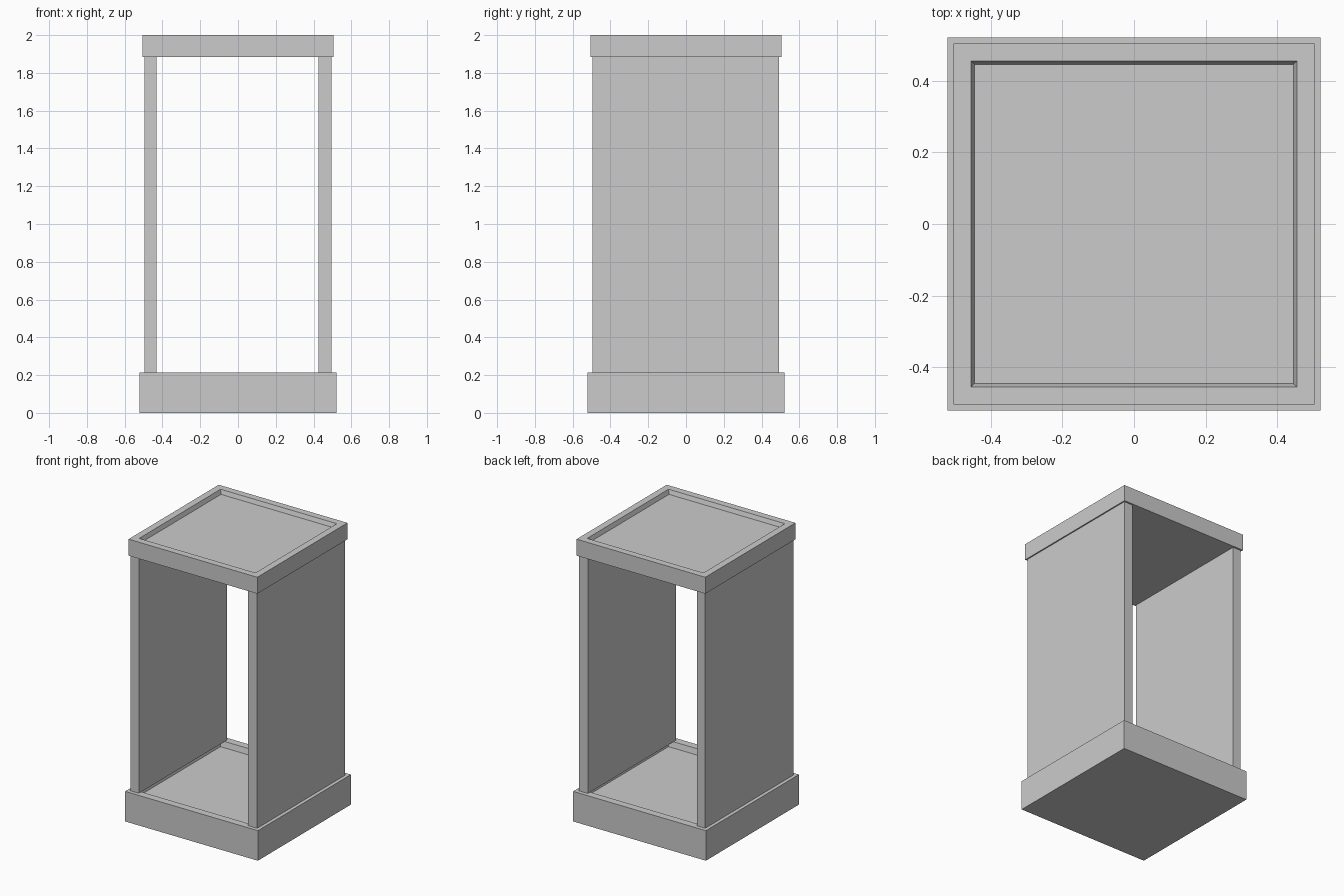
import bpy, bmesh

if "Cube" in bpy.data.objects:
    bpy.data.objects.remove(bpy.data.objects["Cube"])


def finish(name, bm):
    bmesh.ops.recalc_face_normals(bm, faces=bm.faces)
    mesh = bpy.data.meshes.new(name)
    bm.to_mesh(mesh)
    bm.free()
    obj = bpy.data.objects.new(name, mesh)
    bpy.context.collection.objects.link(obj)
    return obj


def box_bm(x0, x1, y0, y1, z0, z1):
    bm = bmesh.new()
    bmesh.ops.create_cube(bm, size=1)
    for v in bm.verts:
        v.co.x = x1 if v.co.x > 0 else x0
        v.co.y = y1 if v.co.y > 0 else y0
        v.co.z = z1 if v.co.z > 0 else z0
    return bm


def tray(name, half, z0, z1, rim, floor, depth):
    """Square slab with a shallow, slope-sided recess in its top."""
    bm = box_bm(-half, half, -half, half, z0, z1)
    top = max(bm.faces, key=lambda f: f.calc_center_median().z)
    # inset to the rim edge, then inset again and sink for the sloped sides
    bmesh.ops.inset_region(bm, faces=[top], thickness=half - rim)
    bmesh.ops.inset_region(bm, faces=[top], thickness=rim - floor)
    for v in top.verts:
        v.co.z = z1 - depth
    return finish(name, bm)


# Base plinth and top cap
tray("base_tray", 0.521, 0.0, 0.213, 0.445, 0.432, 0.04)
tray("top_tray", 0.505, 1.883, 2.0, 0.436, 0.422, 0.03)

# Side panels, open at front and back
for name, x0, x1 in (("left_panel", -0.496, -0.432), ("right_panel", 0.425, 0.496)):
    finish(name, box_bm(x0, x1, -0.494, 0.493, 0.213, 1.883))
